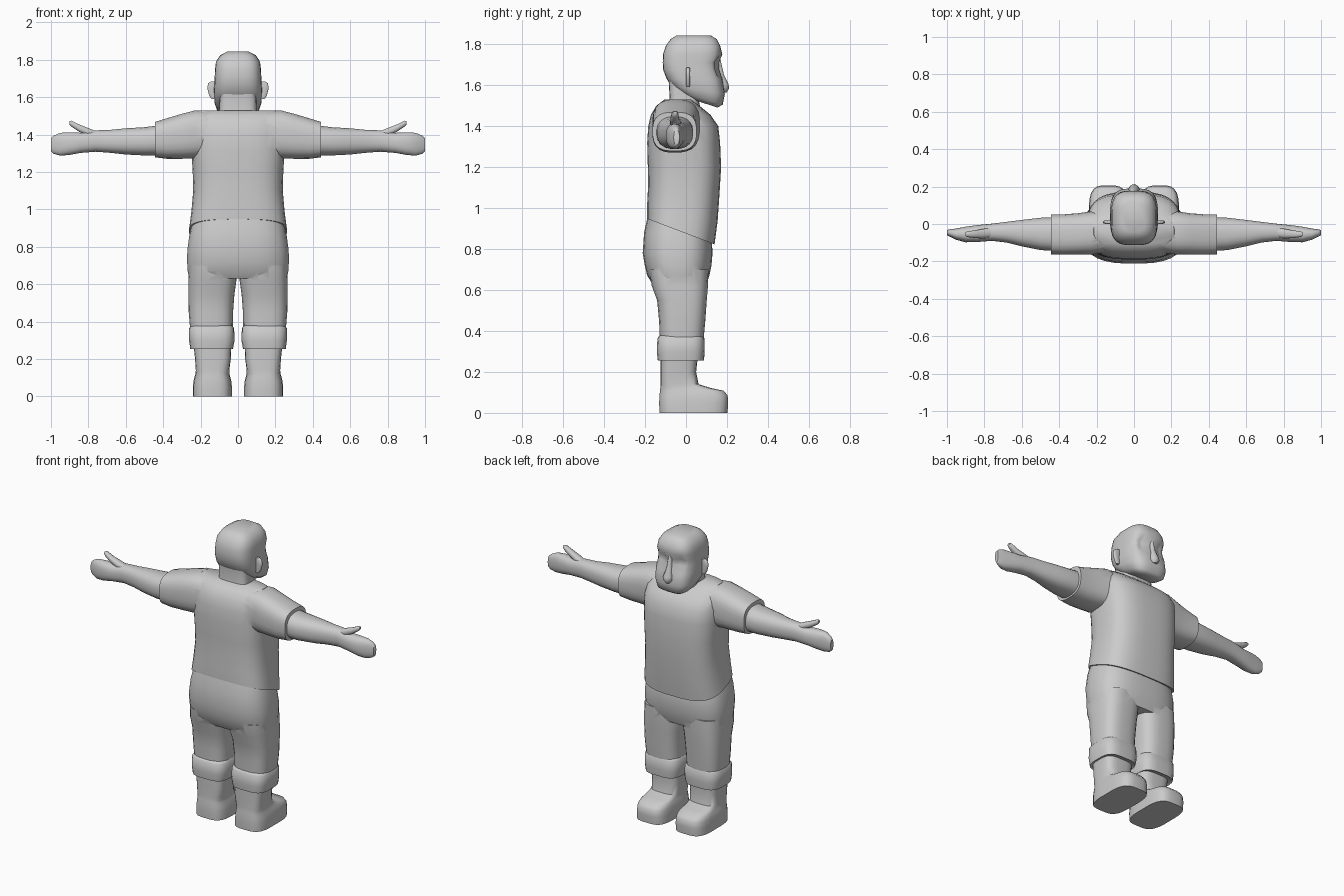
import bpy, bmesh, math
from mathutils import Vector

grey = bpy.data.materials.new("plain grey")
grey.diffuse_color = (0.6, 0.6, 0.6, 1)


def loft(name, axis, rings, n=24, power=3.0, mirror=False, smooth=50):
    """Skin rounded-rectangle rings: (pos, a_min, a_max, b_min, b_max, tilt).
    axis z: a = x, b = y.  axis x: a = y, b = z.  tilt shifts pos along b."""
    bm = bmesh.new()
    loops = []
    for r in rings:
        pos, a0, a1, b0, b1 = r[:5]
        tilt = r[5] if len(r) > 5 else 0
        ca, cb, ra, rb = (a0 + a1) / 2, (b0 + b1) / 2, (a1 - a0) / 2, (b1 - b0) / 2
        loop = []
        for i in range(n):
            t = 2 * math.pi * (i + 0.5) / n
            c, s = math.cos(t), math.sin(t)
            a = ra * math.copysign(abs(c) ** (2 / power), c)
            b = rb * math.copysign(abs(s) ** (2 / power), s)
            p = pos + tilt * b
            co = (ca + a, cb + b, p) if axis == "z" else (p, ca + a, cb + b)
            loop.append(bm.verts.new(co))
        loops.append(loop)
    for lo, hi in zip(loops, loops[1:]):
        for i in range(n):
            j = (i + 1) % n
            bm.faces.new((lo[i], lo[j], hi[j], hi[i]))
    bm.faces.new(loops[0])
    bm.faces.new(loops[-1])
    if mirror:
        dup = bmesh.ops.duplicate(bm, geom=bm.verts[:] + bm.edges[:] + bm.faces[:])
        for v in dup["geom"]:
            if isinstance(v, bmesh.types.BMVert):
                v.co.x = -v.co.x
    bmesh.ops.recalc_face_normals(bm, faces=bm.faces)
    me = bpy.data.meshes.new(name)
    bm.to_mesh(me)
    bm.free()
    me.materials.append(grey)
    ob = bpy.data.objects.new(name, me)
    bpy.context.collection.objects.link(ob)
    bpy.ops.object.select_all(action="DESELECT")
    ob.select_set(True)
    bpy.context.view_layer.objects.active = ob
    bpy.ops.object.shade_smooth_by_angle(angle=math.radians(smooth))
    return ob


def weld(ob, other):
    """Merge a helper solid into a part."""
    m = ob.modifiers.new("union", "BOOLEAN")
    m.operation, m.solver, m.object = "UNION", "EXACT", other
    bpy.context.view_layer.objects.active = ob
    bpy.ops.object.modifier_apply(modifier=m.name)
    bpy.data.objects.remove(other)
    bpy.ops.object.select_all(action="DESELECT")
    ob.select_set(True)
    bpy.ops.object.shade_smooth_by_angle(angle=math.radians(50))


# Shirt with slanted hem and short sleeves
shirt = loft("shirt", "z", [
    (0.885, -.262, .262, -.19, .14, -.38), (0.98, -.25, .25, -.19, .155, -.25),
    (1.10, -.24, .24, -.185, .165, -.1), (1.20, -.243, .243, -.187, .172),
    (1.32, -.25, .25, -.19, .167), (1.40, -.25, .25, -.185, .158),
    (1.455, -.245, .245, -.172, .12), (1.50, -.235, .235, -.145, .065),
    (1.53, -.215, .215, -.105, .025)], n=32)
sleeves = loft("sleeves", "x", [
    (.12, -.15, .06, 1.30, 1.52), (.23, -.165, .068, 1.272, 1.53),
    (.30, -.165, .058, 1.27, 1.512), (.38, -.165, .052, 1.27, 1.488),
    (.445, -.163, .052, 1.278, 1.468)], power=2.8, mirror=True)
weld(shirt, sleeves)

# Trousers: hips plus two legs
trousers = loft("trousers", "z", [
    (0.63, -.262, .262, -.165, .10), (0.67, -.27, .27, -.19, .115),
    (0.72, -.273, .273, -.202, .125), (0.78, -.272, .272, -.212, .13),
    (0.85, -.262, .262, -.205, .128, -.2), (0.91, -.248, .248, -.185, .125, -.38)],
    n=32, power=2.8)
legs = loft("legs", "z", [
    (0.34, .028, .255, -.128, .085), (0.45, .026, .264, -.132, .095),
    (0.55, .018, .266, -.142, .102), (0.62, .008, .266, -.168, .108),
    (0.70, .004, .262, -.18, .11)], mirror=True)
weld(trousers, legs)

# Rolled cuffs
loft("cuffs", "z", [
    (.262, .035, .245, -.125, .075), (.255, .026, .256, -.138, .088),
    (.30, .018, .262, -.143, .092), (.365, .02, .262, -.14, .09),
    (.378, .03, .25, -.128, .08)], power=3.5, mirror=True)

# Boots with flat soles
loft("boots", "z", [
    (0.0, .032, .242, -.13, .203), (.05, .032, .242, -.132, .207),
    (.085, .036, .238, -.13, .204), (.108, .042, .232, -.128, .185),
    (.122, .046, .228, -.126, .12), (.14, .046, .226, -.125, .062),
    (.20, .038, .23, -.125, .05), (.29, .034, .24, -.125, .06)],
    power=3.6, mirror=True)

# Arms and mitten hands
loft("arms", "x", [
    (.42, -.145, .035, 1.288, 1.45), (.50, -.14, .034, 1.288, 1.44),
    (.60, -.12, .022, 1.293, 1.434), (.68, -.10, .012, 1.302, 1.426),
    (.76, -.09, .002, 1.308, 1.423), (.84, -.097, -.006, 1.302, 1.41),
    (.90, -.098, -.014, 1.291, 1.412), (.95, -.085, -.024, 1.287, 1.41),
    (.985, -.068, -.028, 1.297, 1.395), (1.0, -.06, -.032, 1.31, 1.38)],
    power=2.4, mirror=True)
loft("thumbs", "x", [
    (.75, -.07, -.02, 1.37, 1.415), (.80, -.078, -.024, 1.39, 1.435),
    (.85, -.076, -.034, 1.415, 1.455), (.89, -.07, -.038, 1.442, 1.475),
    (.902, -.064, -.044, 1.455, 1.472)], n=12, power=2.4, mirror=True)

# Neck
loft("neck", "z", [(1.49, -.105, .105, -.09, .07), (1.54, -.1, .1, -.08, .06),
                   (1.62, -.098, .098, -.085, .06)], power=4)

# Head with a slanted jaw
head = loft("head", "z", [
    (1.515, -.085, .085, .0, .155, -.32), (1.535, -.112, .112, -.03, .18, -.28),
    (1.575, -.126, .126, -.07, .19, -.15), (1.63, -.129, .129, -.095, .178),
    (1.675, -.126, .126, -.112, .162), (1.71, -.125, .125, -.114, .16),
    (1.75, -.123, .123, -.113, .178), (1.79, -.118, .118, -.1, .168),
    (1.825, -.095, .095, -.075, .15), (1.843, -.06, .06, -.045, .12)],
    n=32, power=3.2)
# Eye hollows
for v in head.data.vertices:
    if v.co.y > 0.1 and 1.66 < v.co.z < 1.72 and 0.03 < abs(v.co.x) < 0.09:
        v.co.y -= 0.015

# Nose
loft("nose", "z", [(1.73, -.01, .01, .13, .168), (1.65, -.018, .018, .14, .186),
                   (1.605, -.03, .03, .15, .208), (1.585, -.031, .031, .15, .212),
                   (1.565, -.018, .018, .15, .2)], n=12, power=2)

# Ears
loft("ears", "z", [(1.59, .115, .142, .002, .018), (1.61, .115, .155, .0, .02),
                   (1.65, .115, .165, .0, .02), (1.675, .115, .16, .0, .02),
                   (1.685, .115, .145, .002, .018)], n=12, power=3, mirror=True)
